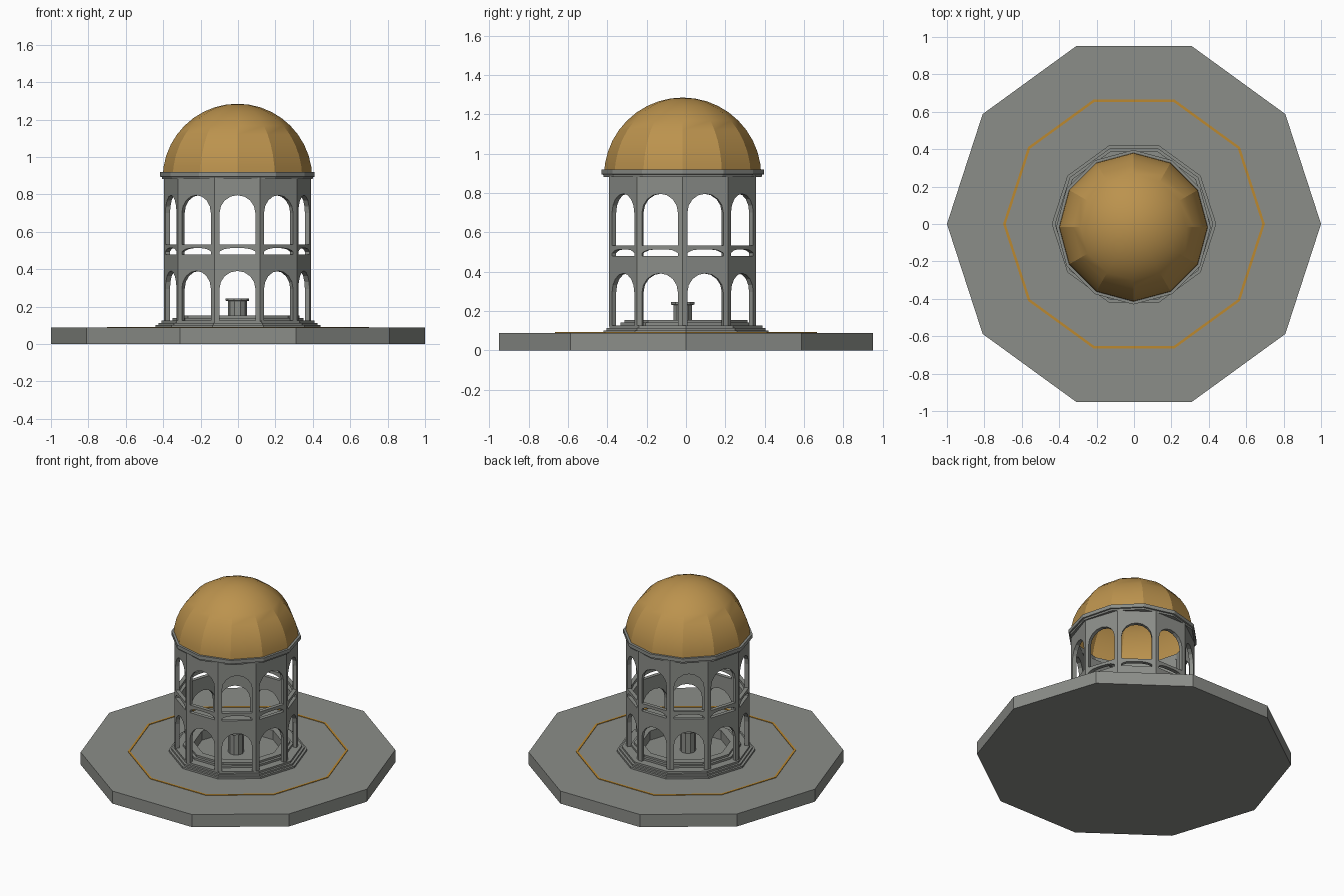
import bpy, bmesh, math

if "Cube" in bpy.data.objects:
    bpy.data.objects.remove(bpy.data.objects["Cube"])

def mat(name, rgb):
    m = bpy.data.materials.new(name)
    m.diffuse_color = (*rgb, 1)
    m.use_nodes = True
    m.node_tree.nodes["Principled BSDF"].inputs["Base Color"].default_value = m.diffuse_color
    return m

STONE = mat("grey stone", (0.26, 0.27, 0.25))
GOLD = mat("dome gold", (0.50, 0.29, 0.075))
INLAY = mat("inlay gold", (0.50, 0.25, 0.03))
CX, CY = -0.003, -0.017          # tower axis, slightly off the plinth axis

def finish(bm, name, material):
    bmesh.ops.remove_doubles(bm, verts=bm.verts, dist=1e-5)
    me = bpy.data.meshes.new(name)
    bm.to_mesh(me)
    bm.free()
    me.materials.append(material)
    ob = bpy.data.objects.new(name, me)
    bpy.context.collection.objects.link(ob)
    return ob

def lathe(name, profile, sides, material, cx=0, cy=0, closed=False):
    """Revolve (radius, z) points around the axis with a given number of sides."""
    bm = bmesh.new()
    rings = []
    for r, z in profile:
        if r < 1e-6:
            rings.append([bm.verts.new((cx, cy, z))] * sides)
        else:
            rings.append([bm.verts.new((cx + r * math.cos(2 * math.pi * i / sides),
                                        cy + r * math.sin(2 * math.pi * i / sides), z))
                          for i in range(sides)])
    pairs = list(zip(rings, rings[1:]))
    if closed:
        pairs.append((rings[-1], rings[0]))
    for a, b in pairs:
        for i in range(sides):
            j = (i + 1) % sides
            quad = []
            for v in (a[i], a[j], b[j], b[i]):
                if v not in quad:
                    quad.append(v)
            bm.faces.new(quad)
    bmesh.ops.recalc_face_normals(bm, faces=bm.faces)
    return finish(bm, name, material)

# ten-sided plinth and its gold inlay line
lathe("plinth", [(0, 0), (1, 0), (1, 0.088), (0, 0.088)], 10, STONE)
lathe("gold_inlay", [(0.686, 0.086), (0.70, 0.086), (0.70, 0.092), (0.686, 0.092)],
      10, INLAY, closed=True)

# stepped ring around the sunken floor
lathe("steps", [(0.28, 0.085), (0.44, 0.085), (0.44, 0.101), (0.424, 0.101), (0.424, 0.113),
                (0.408, 0.113), (0.408, 0.126), (0.35, 0.126), (0.35, 0.14),
                (0.33, 0.14), (0.33, 0.153), (0.28, 0.153)], 10, STONE, closed=True)

# pedestal in the middle
lathe("pedestal", [(0, 0.085), (0.05, 0.085), (0.05, 0.23), (0.063, 0.232),
                   (0.063, 0.245), (0, 0.245)], 10, STONE, CX, CY)

# arcade wall: ten panels, each with two arches and a railing
R = 0.393
APOTHEM, HALF = R * math.cos(math.pi / 10), R * math.sin(math.pi / 10)
OPEN, SEG = 0.096, 8
SILL, SPRING1, FLOOR, RAIL0, RAIL1, SPRING2, TOP = 0.12, 0.295, 0.48, 0.494, 0.533, 0.70, 0.89
arch = [(-OPEN * math.cos(math.pi * i / SEG), OPEN * math.sin(math.pi * i / SEG))
        for i in range(SEG + 1)]

bm = bmesh.new()
for k in range(10):
    a = math.radians(36 * k + 18)
    n, t = (math.cos(a), math.sin(a)), (-math.sin(a), math.cos(a))

    def face(*pts):
        bm.faces.new([bm.verts.new((CX + n[0] * APOTHEM + t[0] * u,
                                    CY + n[1] * APOTHEM + t[1] * u, z)) for u, z in pts])

    # corner posts
    levels = [SILL, SPRING1, FLOOR, RAIL0, RAIL1, SPRING2, TOP]
    for z0, z1 in zip(levels, levels[1:]):
        for u0, u1 in ((-HALF, -OPEN), (OPEN, HALF)):
            face((u0, z0), (u1, z0), (u1, z1), (u0, z1))
    # spandrels above each arch, and the rail with a bowed underside
    for (u0, h0), (u1, h1) in zip(arch, arch[1:]):
        for spring, top in ((SPRING1, FLOOR), (SPRING2, TOP)):
            face((u0, spring + h0), (u1, spring + h1), (u1, top), (u0, top))
        b0, b1 = (0.513 - 0.019 * abs(u / OPEN) ** 4 for u in (u0, u1))
        face((u0, b0), (u1, b1), (u1, RAIL1), (u0, RAIL1))
wall = finish(bm, "arcade_wall", STONE)
sol = wall.modifiers.new("thickness", 'SOLIDIFY')
sol.thickness = 0.026
sol.offset = -1
sol.use_even_offset = True

# cornice under the dome
lathe("cornice", [(0.365, 0.882), (0.402, 0.882), (0.404, 0.893), (0.413, 0.895),
                  (0.413, 0.92), (0.365, 0.92)], 12, STONE, CX, CY, closed=True)

# twelve-sided hollow dome
N = 10
dome = lathe("dome", [(0.40 * math.cos(math.pi / 2 * i / N) if i < N else 0,
                       0.885 + 0.40 * math.sin(math.pi / 2 * i / N)) for i in range(N + 1)],
             12, GOLD, CX, CY)
bpy.context.view_layer.objects.active = dome
dome.select_set(True)
bpy.ops.object.shade_smooth_by_angle(angle=math.radians(20))
